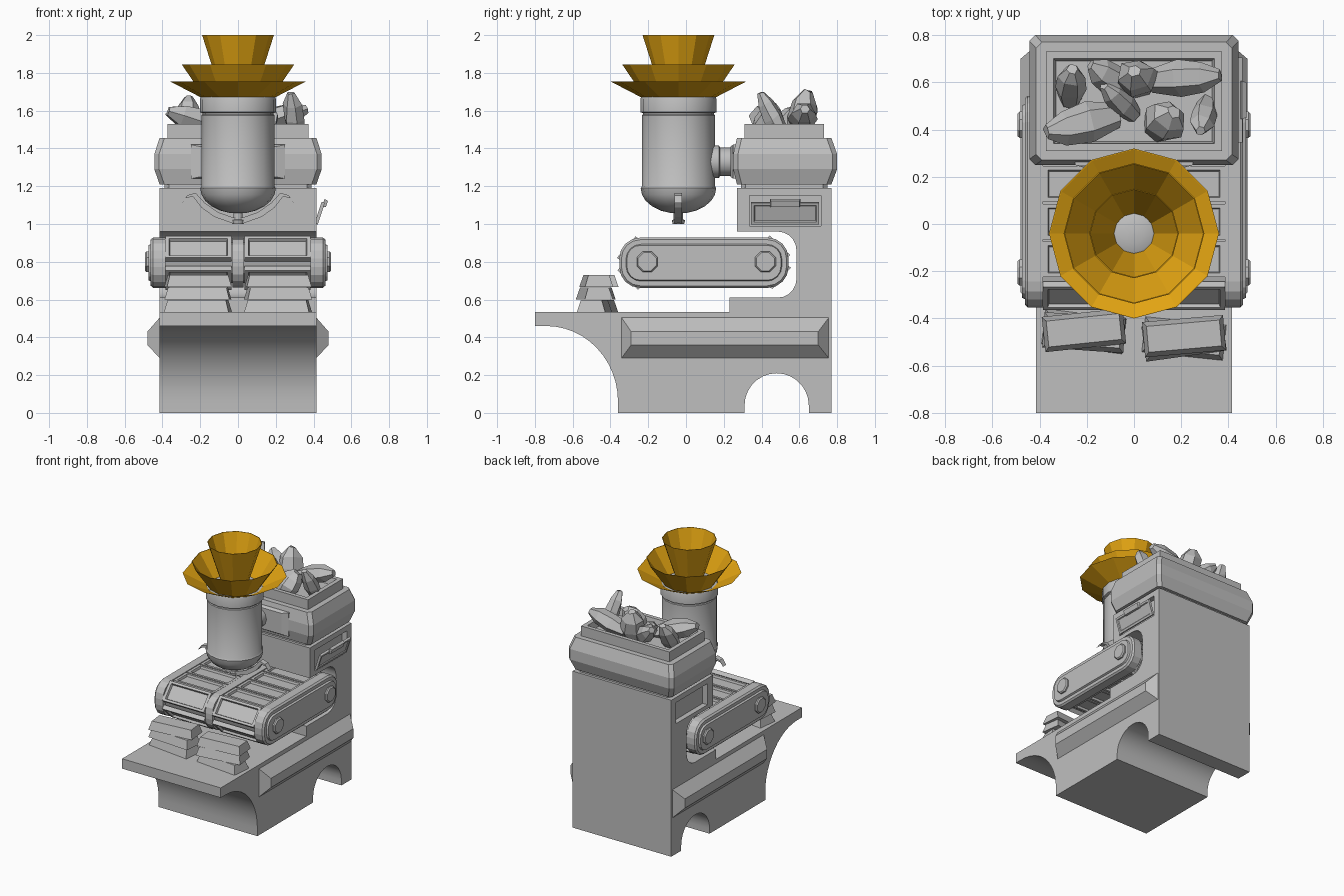
import bpy, bmesh, math, random
from mathutils import Vector, Matrix

if "Cube" in bpy.data.objects:
    bpy.data.objects.remove(bpy.data.objects["Cube"])
random.seed(4)


def material(name, col):
    m = bpy.data.materials.new(name)
    m.diffuse_color = (*col, 1)
    m.use_nodes = True
    m.node_tree.nodes["Principled BSDF"].inputs["Base Color"].default_value = m.diffuse_color
    return m


GREY = material("stone_grey", (0.52, 0.52, 0.52))
GOLD = material("gold", (0.76, 0.37, 0.006))


def loft(name, loops, mat=GREY, caps=True, ring=False, matrix=None, smooth=False):
    """Skin a list of point loops that all have the same count."""
    bm = bmesh.new()
    rows = [[bm.verts.new(p) for p in lp] for lp in loops]
    n = len(rows[0])
    pairs = list(zip(rows, rows[1:])) + ([(rows[-1], rows[0])] if ring else [])
    for a, b in pairs:
        for i in range(n):
            j = (i + 1) % n
            bm.faces.new((a[i], a[j], b[j], b[i]))
    if caps and not ring:
        bm.faces.new(rows[0][::-1])
        bm.faces.new(rows[-1])
    bmesh.ops.recalc_face_normals(bm, faces=bm.faces)
    if matrix:
        bm.transform(matrix)
    me = bpy.data.meshes.new(name)
    bm.to_mesh(me)
    bm.free()
    me.materials.append(mat)
    ob = bpy.data.objects.new(name, me)
    bpy.context.collection.objects.link(ob)
    if smooth:
        bpy.ops.object.select_all(action='DESELECT')
        ob.select_set(True)
        bpy.context.view_layer.objects.active = ob
        bpy.ops.object.shade_smooth_by_angle(angle=math.radians(35))
    return ob


def rect(x0, x1, y0, y1, z):
    return [(x0, y0, z), (x1, y0, z), (x1, y1, z), (x0, y1, z)]


def rect_x(x, y0, y1, z0, z1):
    return [(x, y0, z0), (x, y1, z0), (x, y1, z1), (x, y0, z1)]


def octo(hx, y0, y1, z, c=0.025):
    return [(-hx + c, y0, z), (hx - c, y0, z), (hx, y0 + c, z), (hx, y1 - c, z),
            (hx - c, y1, z), (-hx + c, y1, z), (-hx, y1 - c, z), (-hx, y0 + c, z)]


def circle(r, z, n, cy=-0.04, off=0.0):
    return [(r * math.cos(off + 2 * math.pi * i / n),
             cy + r * math.sin(off + 2 * math.pi * i / n), z) for i in range(n)]


def arc(cy, cz, ry, rz, a0, a1, n):
    return [(cy + ry * math.cos(math.radians(a0 + (a1 - a0) * i / n)),
             cz + rz * math.sin(math.radians(a0 + (a1 - a0) * i / n))) for i in range(n + 1)]


def at_x(pts, x):
    return [(x, y, z) for y, z in pts]


def stadium(r, n=6):
    return arc(0.41, 0.795, r, r, -90, 90, n) + arc(-0.22, 0.795, r, r, 90, 270, n)


def rounded(r, c):
    """Conveyor side outline: long box with rounded corners."""
    y0, y1, z0, z1 = -0.22 - r, 0.41 + r, 0.795 - r, 0.795 + r
    return (arc(y1 - c, z0 + c, c, c, -90, 0, 4) + arc(y1 - c, z1 - c, c, c, 0, 90, 4)
            + arc(y0 + c, z1 - c, c, c, 90, 180, 4) + arc(y0 + c, z0 + c, c, c, 180, 270, 4))


# main frame: side profile with foot arch, conveyor notch and front shelf
profile = ([(-0.36, 0), (0.31, 0)] + arc(0.48, 0.04, 0.17, 0.17, 180, 0, 14)
           + [(0.65, 0), (0.77, 0), (0.77, 1.19), (0.27, 1.19), (0.27, 0.96)]
           + arc(0.485, 0.86, 0.1, 0.1, 90, 0, 5) + arc(0.485, 0.71, 0.1, 0.1, 0, -90, 5)
           + [(0.23, 0.61), (0.23, 0.535), (-0.8, 0.535), (-0.8, 0.46)]
           + arc(-0.74, 0.06, 0.38, 0.40, 90, 0, 12))
body = loft("main_frame", [at_x(profile, -0.415), at_x(profile, 0.415)], smooth=True)

for s, side in ((-1, "left"), (1, "right")):
    # hatch recess
    cut = loft(side + "_hatch_cutter", [rect_x(s * 0.375, 0.335, 0.715, 0.99, 1.15),
                                        rect_x(s * 0.5, 0.335, 0.715, 0.99, 1.15)])
    cut.hide_render = True
    cut.hide_viewport = True
    mod = body.modifiers.new("hatch", 'BOOLEAN')
    mod.object = cut
    mod.operation = 'DIFFERENCE'
    mod.solver = 'EXACT'
    # bevelled base panel
    loft(side + "_base_panel", [rect_x(s * 0.41, -0.345, 0.76, 0.285, 0.51),
                                rect_x(s * 0.48, -0.29, 0.70, 0.36, 0.43)])
    # conveyor side plate with raised rim and sunken face
    loft(side + "_conveyor_plate",
         [at_x(rounded(0.133, 0.11), s * 0.385), at_x(rounded(0.133, 0.11), s * 0.45),
          at_x(rounded(0.122, 0.1), s * 0.462), at_x(rounded(0.098, 0.08), s * 0.462),
          at_x(rounded(0.092, 0.07), s * 0.475)])
    for cy in (-0.205, 0.42):
        nut = arc(cy, 0.8, 0.06, 0.06, 22.5, 337.5, 7)
        small = arc(cy, 0.8, 0.052, 0.052, 22.5, 337.5, 7)
        loft(side + "_axle_nut", [at_x(nut, s * 0.46), at_x(nut, s * 0.485), at_x(small, s * 0.493)])
    # conveyor belt core and framed slats around it
    core = stadium(0.107)
    loft(side + "_belt_core", [at_x(core, s * 0.028), at_x(core, s * 0.39)])
    straight, r, count = 0.63, 0.105, 12
    length = 2 * straight + 2 * math.pi * r
    for k in range(count):
        d = (k + 0.5) * length / count
        if d < straight:
            y, z, a = 0.41 - d, 0.795 + r, 0
        elif d < straight + math.pi * r:
            a = (d - straight) / r
            y, z = -0.22 - r * math.sin(a), 0.795 + r * math.cos(a)
        elif d < 2 * straight + math.pi * r:
            y, z, a = -0.22 + d - straight - math.pi * r, 0.795 - r, math.pi
        else:
            a = (d - 2 * straight) / r
            y, z = 0.41 - r * math.sin(a), 0.795 + r * math.cos(a)
        m = Matrix.Translation((s * 0.21, y, z)) @ Matrix.Rotation(a, 4, 'X')
        loft(side + "_belt_slat",
             [rect(-0.175, 0.175, -0.075, 0.075, -0.01), rect(-0.175, 0.175, -0.075, 0.075, 0.022),
              rect(-0.155, 0.155, -0.058, 0.058, 0.022), rect(-0.15, 0.15, -0.053, 0.053, 0.006)],
             matrix=m)
    # stack of three ingots
    for k, (ang, oy) in enumerate(((-7, 0), (-4, -0.005), (6, 0.005)) if s < 0
                                  else ((-6, 0), (8, 0), (5, 0.01))):
        cy = (-0.455 if s < 0 else -0.485) + oy
        m = Matrix.Translation((s * 0.212, cy, 0.535 + 0.066 * k)) @ Matrix.Rotation(math.radians(ang), 4, 'Z')
        loft(side + "_ingot", [rect(-0.172, 0.172, -0.075, 0.075, 0),
                               rect(-0.155, 0.155, -0.055, 0.055, 0.063)], matrix=m)
    # curved claw beside the nozzle
    path = [(0.295, 1.115), (0.275, 1.145), (0.235, 1.155), (0.19, 1.10), (0.12, 1.05), (0.02, 1.015)]
    loops = []
    for i, (x, z) in enumerate(path):
        t = 0.004 + 0.009 * min(i, 3) / 3
        loops.append([(s * (x - t), -0.06, z + t), (s * (x - t), -0.02, z + t),
                      (s * (x + t * 0.3), -0.02, z - t), (s * (x + t * 0.3), -0.06, z - t)])
    loft(side + "_claw", loops)

# conveyor centre divider
loft("conveyor_divider", [at_x(rounded(0.13, 0.11), -0.03), at_x(rounded(0.13, 0.11), 0.03)])

# open hatch flap and handle on the right
tilt = Matrix.Translation((0.415, 0.525, 1.0)) @ Matrix.Rotation(math.radians(18), 4, 'Y')
loft("hatch_flap", [rect_x(-0.01, -0.18, 0.18, 0, 0.12), rect_x(0.008, -0.18, 0.18, 0, 0.12),
                    rect_x(0.008, -0.165, 0.165, 0.015, 0.105),
                    rect_x(0.002, -0.16, 0.16, 0.02, 0.1)], matrix=tilt)
loft("hatch_handle", [rect_x(0, -0.08, 0.08, 0.095, 0.14), rect_x(0.02, -0.075, 0.075, 0.1, 0.135)], matrix=tilt)

# head block with bulging sides, and ore tray
loft("head_block", [octo(0.39, 0.29, 0.75, 1.18), octo(0.39, 0.29, 0.75, 1.21),
                    octo(0.415, 0.27, 0.77, 1.21), octo(0.443, 0.25, 0.80, 1.29),
                    octo(0.443, 0.25, 0.80, 1.37), octo(0.415, 0.27, 0.77, 1.455)])
loft("ore_tray", [rect(-0.372, 0.372, 0.31, 0.73, 1.45), rect(-0.372, 0.372, 0.31, 0.73, 1.53),
                  rect(-0.34, 0.34, 0.34, 0.70, 1.53), rect(-0.33, 0.33, 0.35, 0.69, 1.48)])

# ore chunks: base, tip, radius
for base, tip, rad in (((-0.08, 0.46, 1.50), (-0.38, 0.39, 1.60), 0.085),
                       ((-0.27, 0.53, 1.47), (-0.26, 0.66, 1.68), 0.07),
                       ((-0.02, 0.57, 1.50), (-0.19, 0.68, 1.63), 0.07),
                       ((0.00, 0.46, 1.48), (-0.13, 0.59, 1.62), 0.055),
                       ((0.02, 0.59, 1.47), (0.00, 0.65, 1.71), 0.09),
                       ((0.08, 0.61, 1.52), (0.37, 0.63, 1.61), 0.075),
                       ((0.10, 0.40, 1.47), (0.17, 0.48, 1.63), 0.09),
                       ((0.31, 0.51, 1.47), (0.28, 0.39, 1.70), 0.06)):
    b, d = Vector(base), Vector(tip) - Vector(base)
    m = Matrix.Translation(b) @ d.to_track_quat('Z', 'Y').to_matrix().to_4x4()
    loops = []
    for t, f in ((0, 0.7), (0.4, 1.0), (0.75, 0.85), (1, 0.35)):
        loops.append([(rad * f * random.uniform(0.85, 1.1) * math.cos(i * math.pi / 3),
                       rad * f * random.uniform(0.75, 1.0) * math.sin(i * math.pi / 3),
                       d.length * t + random.uniform(-0.015, 0)) for i in range(6)])
    loft("ore_chunk", loops, matrix=m)

# tank: nozzle, rounded bowl, wall and cap
tank = [(0.03, 1.0), (0.035, 1.02), (0.025, 1.025), (0.025, 1.06)]
tank += [(0.2 * math.sin(math.radians(a)), 1.19 - 0.135 * math.cos(math.radians(a)))
         for a in (12, 28, 44, 60, 75, 90)]
tank += [(0.193, 1.2), (0.193, 1.575), (0.188, 1.58), (0.188, 1.587), (0.202, 1.592), (0.202, 1.66), (0.196, 1.675)]
loft("tank", [circle(r, z, 16) for r, z in tank], smooth=True)
loft("tank_dome", [circle(0.11 * math.cos(a), 1.665 + 0.035 * math.sin(a), 16)
                   for a in (0, 0.4, 0.8, 1.2, 1.5)], smooth=True)

# feed pipe and flange joining tank to head
along_y = Matrix.Translation((0, 0, 1.33)) @ Matrix.Rotation(math.radians(-90), 4, 'X')
loft("feed_pipe", [circle(r, z, 12, 0) for r, z in ((0.086, 0.1), (0.086, 0.175), (0.075, 0.18), (0.075, 0.3))],
     matrix=along_y, smooth=True)
loft("pipe_flange", [rect(-0.25, 0.25, -0.09, 0.09, 0.27), rect(-0.25, 0.25, -0.09, 0.09, 0.25),
                     rect(-0.2, 0.2, -0.08, 0.08, 0.235)], matrix=along_y)

# three nested gold funnels
for name, r0, r1, z1 in (("lower_funnel", 0.20, 0.36, 1.755), ("middle_funnel", 0.18, 0.298, 1.845),
                         ("upper_funnel", 0.085, 0.19, 2.0)):
    loft(name, [circle(r0, 1.672, 12), circle(r1, z1, 12), circle(r1 - 0.004, z1, 12),
                circle(r0 - 0.004, 1.674, 12)], GOLD, ring=True)
